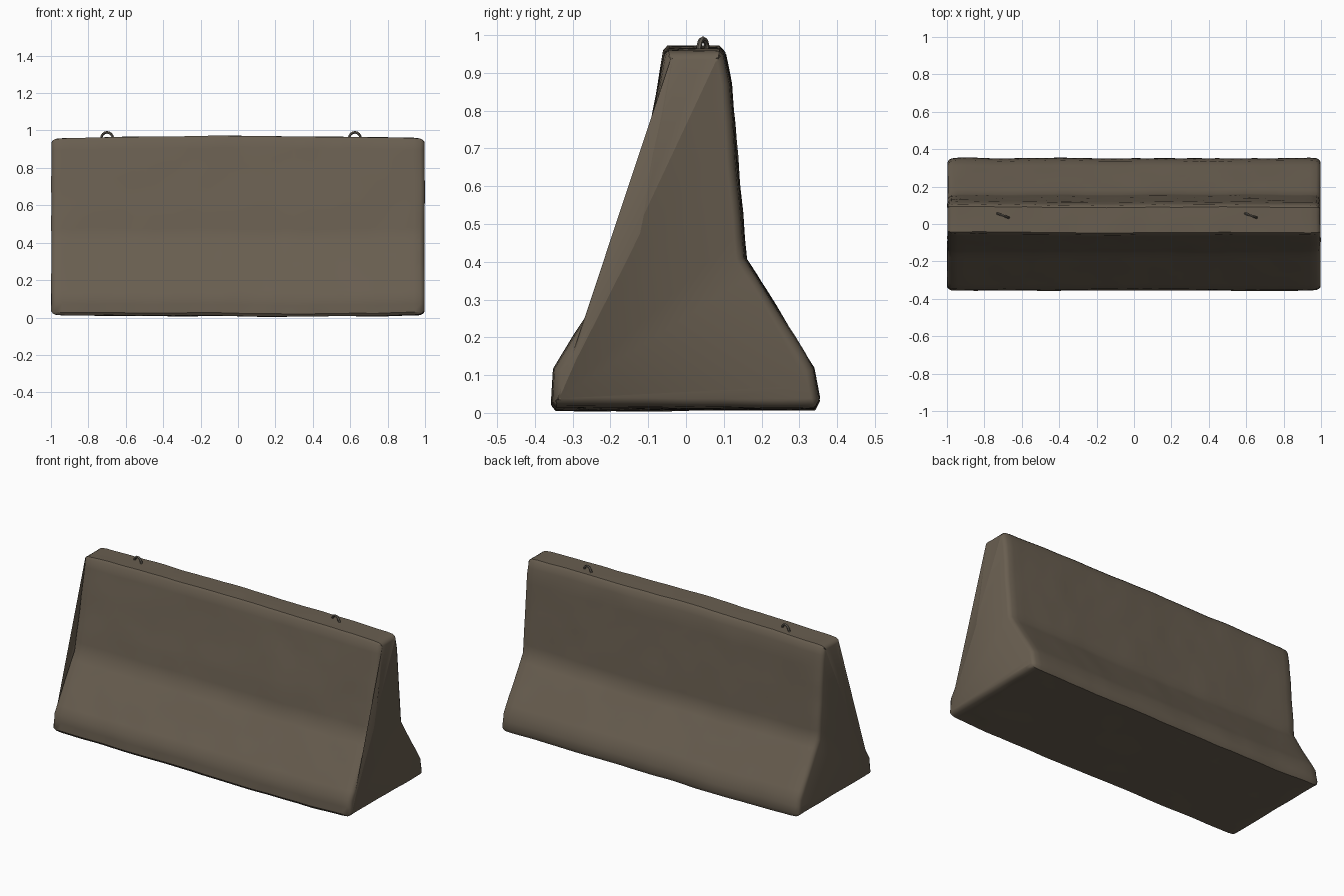
import bpy
import bmesh
import math
from mathutils import Vector, noise

cube = bpy.data.objects.get("Cube")
if cube:
    bpy.data.objects.remove(cube, do_unlink=True)


def make_material(name, color, roughness):
    mat = bpy.data.materials.new(name)
    mat.use_nodes = True
    mat.diffuse_color = color
    bsdf = mat.node_tree.nodes["Principled BSDF"]
    bsdf.inputs["Base Color"].default_value = color
    bsdf.inputs["Roughness"].default_value = roughness
    return mat


concrete = make_material("weathered concrete", (0.14, 0.112, 0.08, 1), 0.9)
steel = make_material("dull steel", (0.12, 0.105, 0.085, 1), 0.7)

# Cross-section (y, z): flared foot, narrow waist, tapering wall
PROFILE = [(-0.345, 0.015), (-0.357, 0.03), (-0.35, 0.12), (-0.157, 0.43),
           (-0.056, 0.945), (-0.045, 0.957), (0.09, 0.957), (0.102, 0.945),
           (0.118, 0.87), (0.14, 0.62), (0.158, 0.41), (0.338, 0.12),
           (0.353, 0.04), (0.34, 0.015)]
STEP = 0.05


def resample(points):
    """Split the long sides of the closed profile into short pieces."""
    out = []
    for i, p in enumerate(points):
        a, b = Vector(p), Vector(points[(i + 1) % len(points)])
        n = max(1, round((b - a).length / STEP))
        out += [a.lerp(b, k / n) for k in range(n)]
    return out


def inset(points, amount):
    """Move each profile point inwards along its averaged normal."""
    out = []
    for i, p in enumerate(points):
        t = points[(i + 1) % len(points)] - points[i - 1]
        out.append(p + Vector((t.y, -t.x)).normalized() * amount)
    return out


def weather(co):
    """Worn, slightly bowed concrete."""
    bow = 0.012 * (1 - co.x ** 2)
    wear = noise.noise_vector(co * 2.5) * 0.006 + noise.noise_vector(co * 8) * 0.003
    wear.x *= 0.5
    p = co + wear
    p.z += bow if co.z > 0.5 else -0.6 * bow
    p.x = max(-1, min(1, p.x))
    p.z = max(0, p.z)
    return p


def build_barrier():
    bm = bmesh.new()
    base = resample(PROFILE)
    # (x, inset) stations with rounded ends
    ends = [(0.997, 0.024), (0.99, 0.011), (0.975, 0.003)]
    count = 38
    stations = [(-x, d) for x, d in ends]
    stations += [(-0.94 + 1.88 * i / count, 0) for i in range(count + 1)]
    stations += list(reversed(ends))
    rings = []
    for x, d in stations:
        # the profile runs clockwise in (y, z), so its right side is inward
        rings.append([bm.verts.new(weather(Vector((x, p.x, p.y))))
                      for p in inset(base, d)])
    for a, b in zip(rings, rings[1:]):
        for i in range(len(a)):
            j = (i + 1) % len(a)
            bm.faces.new((a[i], a[j], b[j], b[i]))
    for ring in (rings[0], rings[-1]):
        bm.faces.new(ring)
    bmesh.ops.recalc_face_normals(bm, faces=bm.faces[:])
    mesh = bpy.data.meshes.new("barrier_body")
    bm.to_mesh(mesh)
    bm.free()
    mesh.materials.append(concrete)
    obj = bpy.data.objects.new("barrier_body", mesh)
    bpy.context.collection.objects.link(obj)
    return obj


def build_loop(name, x):
    """Bent-bar lifting loop sunk into the top face."""
    curve = bpy.data.curves.new(name, "CURVE")
    curve.dimensions = "3D"
    curve.bevel_depth = 0.007
    curve.bevel_resolution = 1
    curve.use_fill_caps = True
    path = [(-0.033, -0.04)]
    path += [(-0.033 * math.cos(math.pi * i / 8), 0.033 * math.sin(math.pi * i / 8))
             for i in range(9)]
    path.append((0.033, -0.04))
    spline = curve.splines.new("POLY")
    spline.points.add(len(path) - 1)
    for point, (u, v) in zip(spline.points, path):
        point.co = (u, 0, v, 1)
    curve.materials.append(steel)
    obj = bpy.data.objects.new(name, curve)
    obj.location = (x, 0.045, 0.957)
    obj.rotation_euler.z = math.radians(-20)
    bpy.context.collection.objects.link(obj)
    return obj


body = build_barrier()
loops = [build_loop("right_lifting_loop", -0.7), build_loop("left_lifting_loop", 0.625)]

bpy.ops.object.select_all(action="DESELECT")
for obj in loops:
    obj.select_set(True)
bpy.context.view_layer.objects.active = loops[0]
bpy.ops.object.convert(target="MESH")
body.select_set(True)
bpy.context.view_layer.objects.active = body
bpy.ops.object.shade_smooth_by_angle(angle=math.radians(40))
